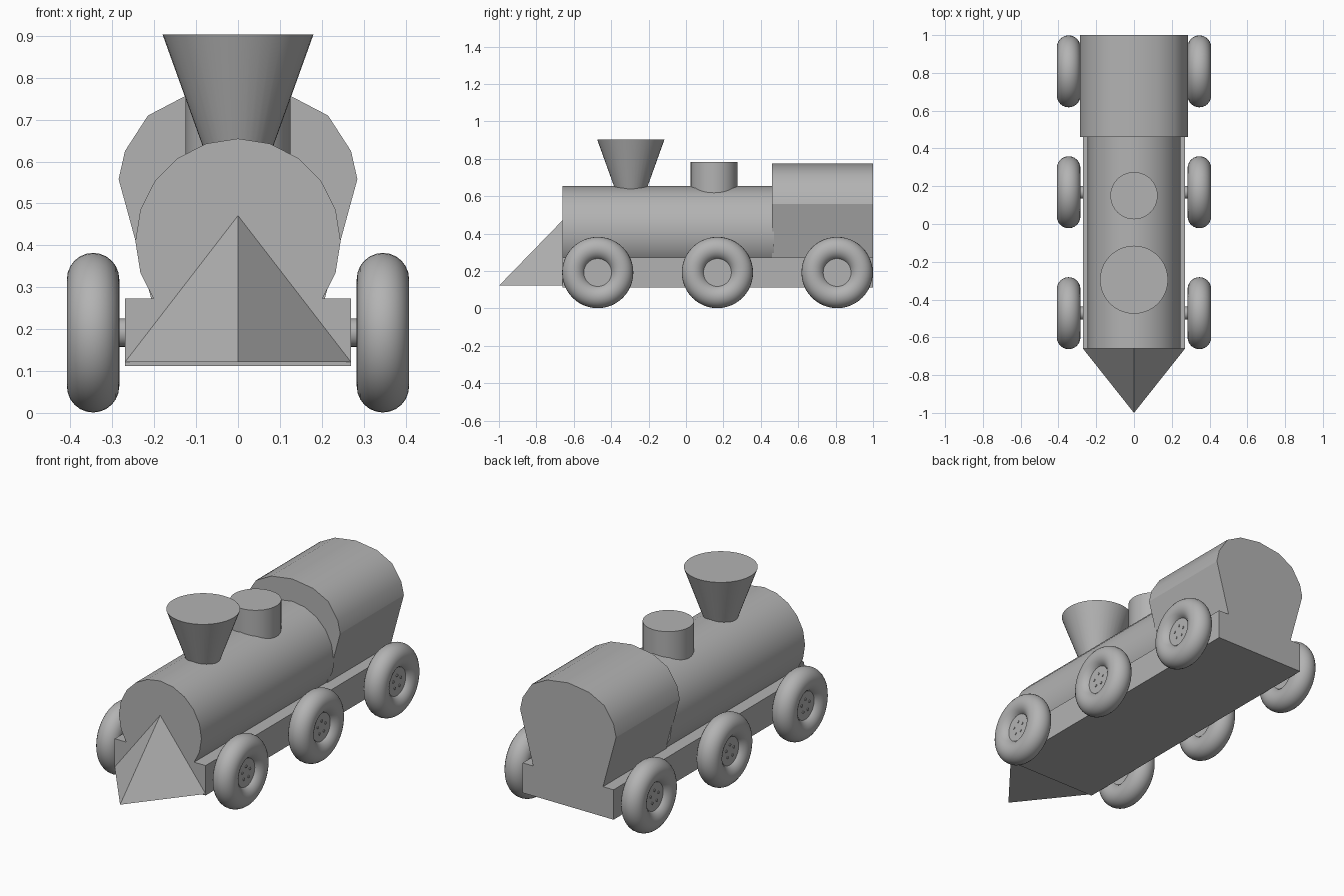
import bpy, bmesh, math
from mathutils import Matrix, Vector

if "Cube" in bpy.data.objects:
    bpy.data.objects.remove(bpy.data.objects["Cube"])

grey = bpy.data.materials.new("grey")
grey.diffuse_color = (0.45, 0.45, 0.45, 1)
grey.use_nodes = True
grey.node_tree.nodes["Principled BSDF"].inputs["Base Color"].default_value = grey.diffuse_color


def finish(name, bm, angle=35, sharp_z=None):
    """Turn a bmesh into an object, smooth below the given angle."""
    bmesh.ops.recalc_face_normals(bm, faces=bm.faces)
    for f in bm.faces:
        f.smooth = True
    for e in bm.edges:
        at_crease = sharp_z is not None and all(abs(v.co.z - sharp_z) < 1e-4 for v in e.verts)
        e.smooth = not at_crease and e.calc_face_angle(0) < math.radians(angle)
    mesh = bpy.data.meshes.new(name)
    bm.to_mesh(mesh)
    bm.free()
    mesh.materials.append(grey)
    obj = bpy.data.objects.new(name, mesh)
    bpy.context.collection.objects.link(obj)
    return obj


def prism(name, profile, y0, y1, **kw):
    """Extrude an (x, z) outline along y."""
    bm = bmesh.new()
    face = bm.faces.new([bm.verts.new((x, y0, z)) for x, z in profile])
    ext = bmesh.ops.extrude_face_region(bm, geom=[face])
    verts = [g for g in ext["geom"] if isinstance(g, bmesh.types.BMVert)]
    bmesh.ops.translate(bm, verts=verts, vec=(0, y1 - y0, 0))
    return finish(name, bm, **kw)


def cone(name, start, end, r0, r1, seg=32):
    """Capped cone or cylinder between two points."""
    a, b = Vector(start), Vector(end)
    rot = Vector((0, 0, 1)).rotation_difference(b - a).to_matrix().to_4x4()
    bm = bmesh.new()
    bmesh.ops.create_cone(bm, cap_ends=True, segments=seg, radius1=r0, radius2=r1,
                          depth=(b - a).length,
                          matrix=Matrix.Translation((a + b) / 2) @ rot)
    return finish(name, bm)


def tyre(name, centre, major, minor, seg=48, ring=24):
    """Torus with its axis along x."""
    bm = bmesh.new()
    grid = []
    for i in range(seg):
        u = 2 * math.pi * i / seg
        row = []
        for j in range(ring):
            v = 2 * math.pi * j / ring
            r = major + minor * math.cos(v)
            row.append(bm.verts.new((centre[0] + minor * math.sin(v),
                                     centre[1] + r * math.cos(u),
                                     centre[2] + r * math.sin(u))))
        grid.append(row)
    for i in range(seg):
        for j in range(ring):
            k, m = (i + 1) % seg, (j + 1) % ring
            bm.faces.new((grid[i][j], grid[k][j], grid[k][m], grid[i][m]))
    return finish(name, bm)


# Chassis
prism("chassis", [(-0.27, 0.1125), (0.27, 0.1125), (0.27, 0.273), (-0.27, 0.273)], -0.66, 1.0)

# Boiler
R, CZ = 0.245, 0.41
prism("boiler", [(R * math.sin(math.radians(18 * i)), CZ + R * math.cos(math.radians(18 * i)))
                 for i in range(20)], -0.66, 0.47)

# Cabin with rounded roof and inward-sloping walls
half = [(0.125, 0.757), (0.215, 0.71), (0.27, 0.625), (0.285, 0.558), (0.205, 0.265)]
prism("cabin", [(0, 0.775)] + half + [(-x, z) for x, z in reversed(half)], 0.46, 1.0,
      sharp_z=0.558)

# Chimney and steam dome
cone("chimney", (0, -0.295, 0.6), (0, -0.295, 0.903), 0.071, 0.18, 40)
cone("steam_dome", (0, 0.15, 0.58), (0, 0.15, 0.783), 0.125, 0.125, 40)

# Pointed front guard
bm = bmesh.new()
pts = [bm.verts.new(p) for p in ((-0.27, -0.66, 0.121), (0.27, -0.66, 0.121),
                                 (0, -1.0, 0.121), (0, -0.66, 0.471))]
for a, b, c in ((0, 1, 2), (0, 2, 3), (2, 1, 3), (1, 0, 3)):
    bm.faces.new((pts[a], pts[b], pts[c]))
finish("front_guard", bm)

# Axles, tyres, hubs and hub bolts
WZ = 0.1915
for n, y in enumerate((-0.472, 0.168, 0.808), 1):
    cone(f"axle_{n}", (-0.34, y, WZ), (0.34, y, WZ), 0.034, 0.034, 24)
    for side, s in (("left", -1), ("right", 1)):
        tag = f"{side}_{n}"
        tyre(f"tyre_{tag}", (s * 0.346, y, WZ), 0.128, 0.0625)
        cone(f"hub_{tag}", (s * 0.314, y, WZ), (s * 0.378, y, WZ), 0.08, 0.08)
        for k in range(5):
            a = 2 * math.pi * k / 5 + math.pi / 2
            by, bz = y + 0.034 * math.cos(a), WZ + 0.034 * math.sin(a)
            cone(f"bolt_{tag}_{k + 1}", (s * 0.376, by, bz), (s * 0.382, by, bz),
                 0.007, 0.007, 10)
